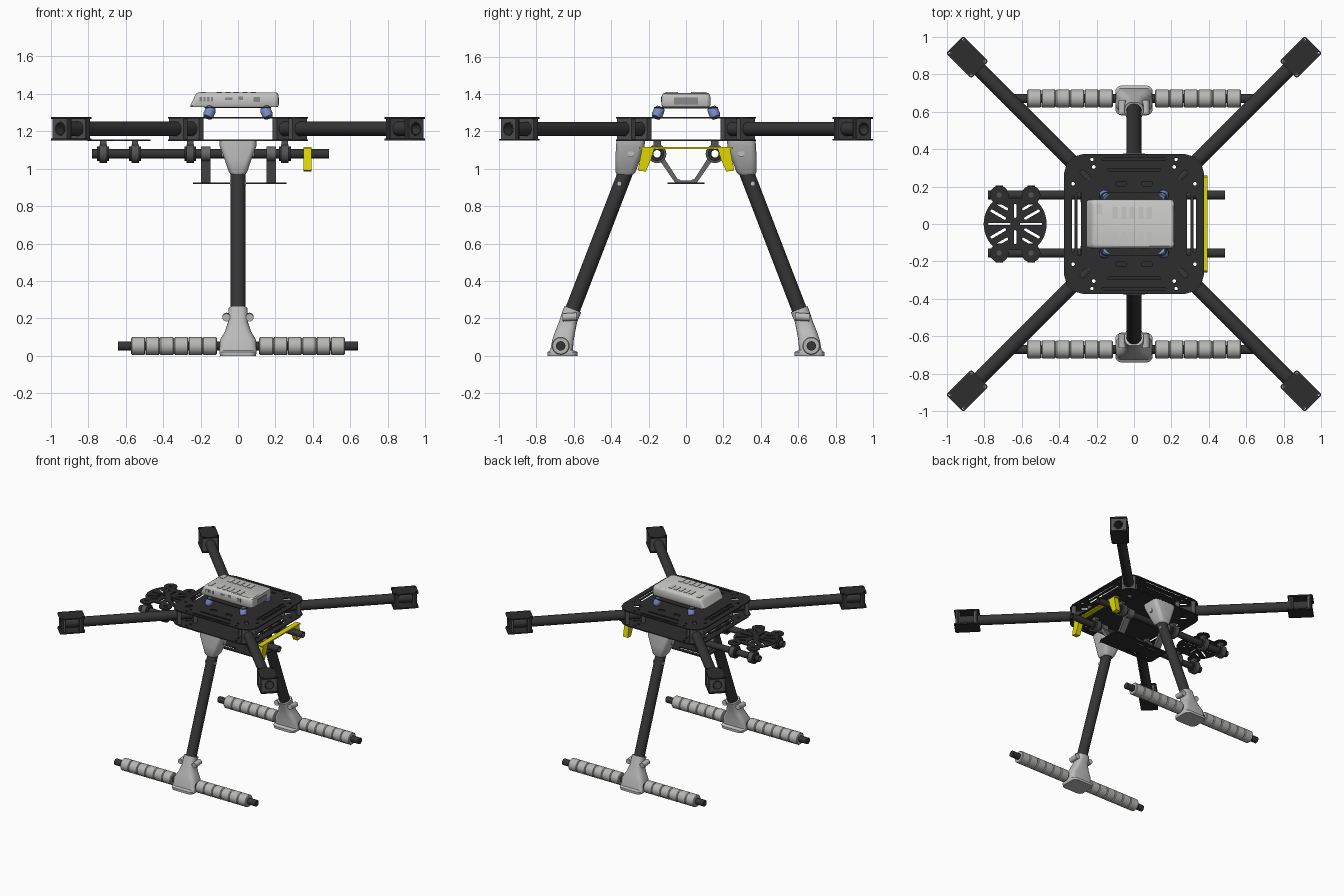
import bpy, bmesh, math
from mathutils import Vector as V

if "Cube" in bpy.data.objects:
    bpy.data.objects.remove(bpy.data.objects["Cube"])

def mat(name, r, g, b):
    m = bpy.data.materials.new(name)
    m.diffuse_color = (r, g, b, 1)
    m.use_nodes = True
    m.node_tree.nodes["Principled BSDF"].inputs["Base Color"].default_value = m.diffuse_color
    return m

CARBON = mat("carbon tube", .036, .036, .036)
PLATE = mat("black plate", .026, .026, .026)
CLAMP = mat("dark grey clamp", .085, .085, .09)
BRACKET = mat("mid grey bracket", .14, .14, .14)
LIGHT = mat("light grey joint", .5, .5, .5)
FOAM = mat("grey foam", .47, .47, .46)
SHELL = mat("pale shell", .57, .57, .56)
YELLOW = mat("yellow", .75, .68, .0)
BLUE = mat("blue rubber", .2, .25, .55)
PORT = mat("port grey", .25, .25, .25)

def add(name, me, m):
    ob = bpy.data.objects.new(name, me)
    me.materials.clear()
    me.materials.append(m)
    bpy.context.collection.objects.link(ob)
    return ob

def loft(name, secs, m, closed=False):
    """Skin equal-count sections; cap the ends, or join last to first."""
    bm = bmesh.new()
    rows = [[bm.verts.new(p) for p in s] for s in secs]
    n = len(rows[0])
    for a, b in zip(rows, rows[1:] + rows[:1] if closed else rows[1:]):
        for i in range(n):
            j = (i + 1) % n
            bm.faces.new((a[i], a[j], b[j], b[i]))
    if not closed:
        bm.faces.new(rows[0])
        bm.faces.new(rows[-1])
    bmesh.ops.recalc_face_normals(bm, faces=bm.faces)
    me = bpy.data.meshes.new(name)
    bm.to_mesh(me)
    bm.free()
    return add(name, me, m)

def section(c, axis, r, n=24, square=0):
    """Circle (or square of half sizes r, square) across an axis."""
    axis = axis.normalized()
    u = axis.cross(V((0, 0, 1)))
    u = u.normalized() if u.length > .01 else V((1, 0, 0))
    v = u.cross(axis)
    pts = []
    for i in range(n):
        t = 2 * math.pi * i / n
        x, y = math.cos(t), math.sin(t)
        k = 1 / max(abs(x), abs(y)) if square else 1
        pts.append(c + u * x * k * r + v * y * k * (square or r))
    return pts

def tube(name, a, b, r, m, inner=0, square=0, n=24):
    a, b = V(a), V(b)
    d = b - a
    secs = [section(a, d, r, n, square), section(b, d, r, n, square)]
    if inner:
        secs += [section(b, d, inner, n), section(a, d, inner, n)]
    return loft(name, secs, m, closed=bool(inner))

def rrect(x0, x1, y0, y1, r, z=0, n=4):
    """Rounded rectangle; n=1 gives chamfered corners."""
    pts = []
    for k, (x, y) in enumerate(((x1 - r, y1 - r), (x0 + r, y1 - r), (x0 + r, y0 + r), (x1 - r, y0 + r))):
        for i in range(n + 1):
            t = math.pi / 2 * (k + i / n)
            pts.append(V((x + r * math.cos(t), y + r * math.sin(t), z)))
    return pts

def box(name, x0, x1, y0, y1, z0, z1, m):
    return loft(name, [[V((x, y, z)) for x, y in ((x0, y0), (x1, y0), (x1, y1), (x0, y1))] for z in (z0, z1)], m)

def slot(cx, cy, length, w, ang=0):
    c, s = math.cos(math.radians(ang)), math.sin(math.radians(ang))
    return [V((cx + p.x * c - p.y * s, cy + p.x * s + p.y * c, 0))
            for p in rrect(-length / 2, length / 2, -w / 2, w / 2, w * .499)]

def hole(cx, cy, r, n=12):
    return [V((cx + r * math.cos(i * 2 * math.pi / n), cy + r * math.sin(i * 2 * math.pi / n), 0)) for i in range(n)]

def plate(name, loops, z, th, m):
    """Flat sheet: first loop is the outline, the rest are cut-outs."""
    cu = bpy.data.curves.new(name, 'CURVE')
    cu.dimensions, cu.fill_mode, cu.extrude = '2D', 'BOTH', th / 2
    for lp in loops:
        s = cu.splines.new('POLY')
        s.points.add(len(lp) - 1)
        for p, q in zip(s.points, lp):
            p.co = (q.x, q.y, 0, 1)
        s.use_cyclic_u = True
    tmp = bpy.data.objects.new(name + "_curve", cu)
    bpy.context.collection.objects.link(tmp)
    bpy.context.view_layer.update()
    me = bpy.data.meshes.new_from_object(tmp.evaluated_get(bpy.context.evaluated_depsgraph_get()))
    bpy.data.objects.remove(tmp)
    add(name, me, m).location.z = z

S = (1, -1)
QUADS = [(i, j) for i in S for j in S]

# centre plates
for name, z in (("top_plate", 1.272), ("bottom_plate", 1.152)):
    loops = [rrect(-.373, .373, -.373, .373, .1, n=3)]
    for s in S:
        loops += [slot(s * .292, 0, .34, .02, 90), slot(s * .325, 0, .3, .014, 90)]
        if name == "top_plate":
            loops += [slot(0, s * .345, .34, .014), slot(0, s * .29, .28, .014), slot(s * .07, s * .215, .06, .025),
                      slot(-s * .07, s * .215, .06, .025)]
    for i, j in QUADS:
        loops += [hole(i * .215, j * .305, .01), hole(i * .325, j * .215, .01), hole(i * .225, j * .345, .009),
                  slot(i * .262, j * .262, .06, .03, 45 * i * j)]
    plate(name, loops, z, .008, PLATE)

# arms with clamps and motor mounts
for i, j in QUADS:
    d = V((i, j, 0)).normalized()
    at = lambda t: d * t + V((0, 0, 1.213))
    tube("arm", at(.31), at(1.347), .038, CARBON, .03)
    for t in (.315, .435, 1.175, 1.312):
        tube("arm_clamp", at(t), at(t + .032), .054, CLAMP, .0375, square=.056)
    u = V((-d.y, d.x, 0))
    flat = [d * (1.26 + p.x) + u * p.y for p in rrect(-.095, .095, -.065, .065, .012)]
    holes = [hole((d * (1.26 + a * .08) + u * b * .05).x, (d * (1.26 + a * .08) + u * b * .05).y, .008) for a, b in QUADS]
    for z in (1.155, 1.271):
        plate("motor_mount_plate", [flat] + holes, z, .01, PLATE)
    for a, b in QUADS:
        p = d * (1.26 + a * .072) + u * b * .056
        tube("mount_post", p + V((0, 0, 1.155)), p + V((0, 0, 1.27)), .009, CLAMP, n=10)

# landing gear
for s in S:
    tube("leg", (0, s * .285, 1.08), (0, s * .67, .08), .04, CARBON)
    hip = [(1.15, .1, .218, .372), (1.12, .098, .222, .374), (1.05, .072, .245, .378), (.985, .05, .268, .378), (.97, .04, .28, .37)]
    loft("hip_joint", [rrect(-w, w, min(s * a, s * b), max(s * a, s * b), .03, z) for z, w, a, b in hip], LIGHT)
    tube("hip_screw", (-.088, s * .295, 1.08), (.088, s * .295, 1.08), .018, LIGHT, n=16)
    tube("leg_screw", (-.043, s * .358, .92), (.043, s * .358, .92), .011, LIGHT, n=12)
    foot = [(.25, .05, .56, .65), (.18, .053, .582, .68), (.13, .07, .592, .7), (.085, .097, .6, .715),
            (.03, .1, .605, .725), (.02, .1, .58, .74), (0, .095, .58, .74)]
    secs = []
    for z, w, a, b in foot:
        pts = rrect(-w, w, min(s * a, s * b), max(s * a, s * b), .035, z)
        if z == .25:  # top rim is cut square to the leg
            for p in pts:
                p.z += (abs(p.y) - .605) * -.38 * -1
        secs.append(pts)
    loft("foot_joint", secs, LIGHT)
    for i in S:
        tube("foot_lug", (i * .062, s * .585, .21), (i * .062, s * .66, .205), .021, LIGHT, n=16)
        for k in range(6):
            x = .113 + k * .0765
            prof = [(x, .043), (x + .005, .048), (x + .07, .048), (x + .0755, .043)]
            loft("foam_ring", [section(V((i * a, s * .67, .053)), V((1, 0, 0)), r) for a, r in prof], FOAM)
    tube("skid_tube", (-.64, s * .67, .053), (.64, s * .67, .053), .025, CARBON)

# accessory rails, hangers, tray struts and yellow clip
for s in S:
    y = s * .155
    tube("rail", (-.78, y, 1.08), (.485, y, 1.08), .025, CARBON, .02)
    for x in (-.72, -.55, -.255, .25):
        tube("rail_hanger", (x - .02, y, 1.08), (x + .02, y, 1.08), .05, CLAMP, .0245)
        tube("hanger_flange", (x - .032, y, 1.08), (x + .032, y, 1.08), .038, PLATE, .0245)
        box("hanger_post", x - .017, x + .017, y - .02, y + .02, 1.115, 1.15, CLAMP)
    for x in (-.172, .178):
        tube("strut_ring", (x - .026, y, 1.08), (x + .026, y, 1.08), .038, BRACKET, .0245)
        prof = ((.122, 1.065), (.145, 1.05), (.058, .925), (.03, .925), (.03, .94), (.045, .945))
        loft("tray_strut", [[V((x + e, s * a, z)) for a, z in prof] for e in (-.026, .026)], BRACKET)
    clip = ((.17, 1.108), (.235, 1.108), (.258, .99), (.215, .985), (.185, 1.055))
    loft("yellow_clip", [[V((x, s * a, z)) for a, z in clip] for x in (.35, .392)], YELLOW)
box("yellow_crossbar", .35, .392, -.25, .25, 1.106, 1.116, YELLOW)
for x in (-.172, .178):
    box("strut_base", x - .026, x + .026, -.05, .05, .925, .938, BRACKET)
plate("battery_tray", [rrect(-.24, .26, -.1, .1, .02), slot(-.08, .06, .2, .02), slot(-.08, -.06, .2, .02)], .922, .008, PLATE)

# slotted camera plate
GX = -.635
ring = [V((GX + .168 * math.cos(t), max(-.14, min(.14, .168 * math.sin(t))), 0)) for t in [k * math.pi / 24 for k in range(48)]]
cuts = [slot(GX + s * .085, 0, .12, .012) for s in S] + [slot(GX, s * .07, .075, .014, 90) for s in S]
for i, j in QUADS:
    cuts += [slot(GX + i * .09, j * .05, .095, .015, 30 * i * j), slot(GX + i * .068, j * .094, .07, .014, 30 * i * j)]
plate("camera_plate", [ring] + cuts, 1.152, .008, PLATE)
for i, j in QUADS:
    plate("camera_plate_ear", [hole(GX + i * .085, j * .155, .05, 20), hole(GX + i * .085, j * .155, .014)], 1.153, .008, PLATE)

# electronics box on rubber dampers
plate("box_base", [rrect(-.18, .175, -.17, .17, .03)], 1.326, .006, PLATE)
for i, j in QUADS:
    a, b = V((i * .163, j * .16, 1.274)), V((i * .142, j * .138, 1.325))
    loft("damper", [section(a.lerp(b, t), b - a, r, 16) for t, r in ((0, .024), (.25, .029), (.75, .029), (1, .024))], BLUE)
shell = [(1.329, -.252, .212, .125), (1.338, -.255, .217, .13), (1.385, -.232, .217, .13), (1.4, -.224, .214, .125), (1.406, -.215, .207, .118)]
loft("electronics_box", [rrect(a, b, -w, w, .02, z) for z, a, b, w in shell], SHELL)
for x in (-.1, -.054, -.009, .037, .082):
    for y in (.06, -.075):
        box("top_vent", x - .014, x + .014, y - .032, y + .032, 1.402, 1.409, SHELL)
for y in (.08, -.08):
    box("top_button", -.2, -.17, y - .03, y + .03, 1.402, 1.409, SHELL)
box("end_panel", .212, .22, -.065, .065, 1.343, 1.38, PORT)
for x, w, z, h in ((-.05, .02, 1.374, .007), (.015, .013, 1.376, .01), (.1, .018, 1.37, .013)):
    box("side_port", x - w, x + w, -.133, -.125, z - h, z + h, PORT)
for k in range(4):
    box("side_grille", -.205 + k * .02, -.193 + k * .02, -.133, -.125, 1.36, 1.382, PORT)

# smooth rounded surfaces, keep hard edges
bpy.ops.object.select_all(action='SELECT')
bpy.context.view_layer.objects.active = bpy.context.collection.objects[0]
bpy.ops.object.shade_smooth_by_angle(angle=math.radians(35))
